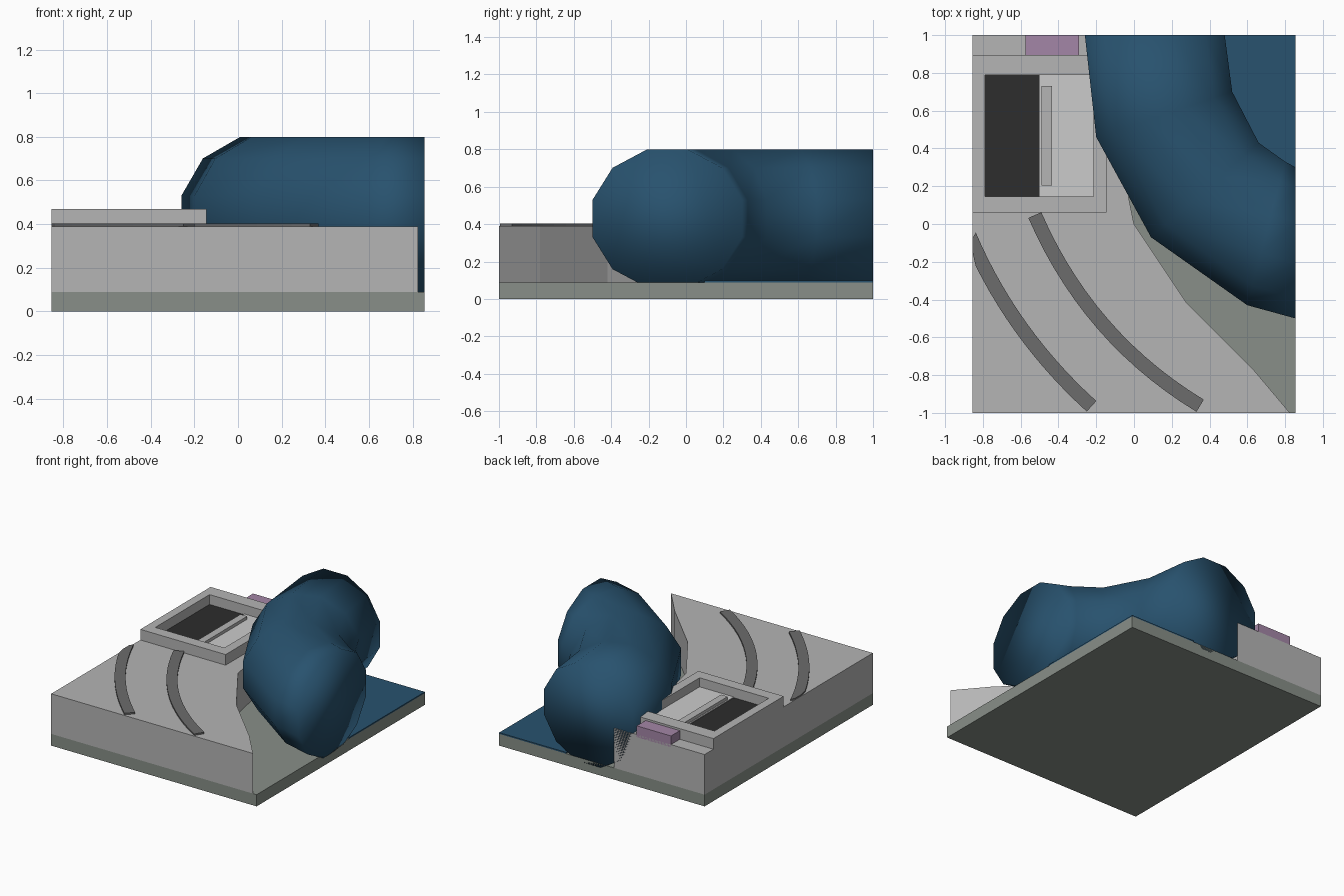
import bpy, math
from mathutils import Vector

if "Cube" in bpy.data.objects:
    bpy.data.objects.remove(bpy.data.objects["Cube"])

X = 0.855


def mat(name, rgb):
    m = bpy.data.materials.new(name)
    m.diffuse_color = (*rgb, 1)
    m.use_nodes = True
    m.node_tree.nodes["Principled BSDF"].inputs["Base Color"].default_value = m.diffuse_color
    return m


GREY = mat("grey", (0.46, 0.46, 0.46))
DARK = mat("dark_grey", (0.15, 0.15, 0.15))
BLACK = mat("black", (0.026, 0.026, 0.026))
LIGHT = mat("light_grey", (0.8, 0.8, 0.8))
NAVY = mat("navy", (0.021, 0.084, 0.156))
STONE = mat("stone", (0.246, 0.275, 0.246))
PURPLE = mat("purple", (0.37, 0.24, 0.385))


def mesh(name, verts, faces, m):
    me = bpy.data.meshes.new(name)
    me.from_pydata(verts, [], faces)
    me.materials.append(m)
    ob = bpy.data.objects.new(name, me)
    bpy.context.collection.objects.link(ob)
    return ob


def prism(name, outline, z0, z1, m):
    """Extrude a counter-clockwise outline upwards."""
    n = len(outline)
    verts = [(x, y, z) for z in (z0, z1) for x, y in outline]
    faces = [tuple(range(n))[::-1], tuple(range(n, 2 * n))]
    faces += [(i, (i + 1) % n, n + (i + 1) % n, n + i) for i in range(n)]
    return mesh(name, verts, faces, m)


def rect(x0, x1, y0, y1):
    return [(x0, y0), (x1, y0), (x1, y1), (x0, y1)]


def box(name, x0, x1, y0, y1, z0, z1, m):
    return prism(name, rect(x0, x1, y0, y1), z0, z1, m)


# base slab and the navy bed behind the pipe bend
box("base_slab", -X, X, -1, 1, 0, 0.088, STONE)
prism("navy_bed", [(0.3, 1), (0.3, 0.3), (0.6, 0.1), (X, 0.1), (X, 1)],
      0.085, 0.098, NAVY)

# raised platform with a faceted curved bank
prism("platform", [(-X, -1), (0.825, -1), (0.64, -0.78), (0.28, -0.42), (0, 0),
                   (-0.03, 0.15), (-0.1, 0.6), (-0.1, 1), (-X, 1)],
      0.088, 0.39, GREY)

# open hatch frame
outer, inner = rect(-X, -0.145, 0.06, 0.895), rect(-0.79, -0.215, 0.145, 0.79)
fv = [(x, y, z) for z in (0.385, 0.47) for loop in (outer, inner) for x, y in loop]
ff = []
for i in range(4):
    j = (i + 1) % 4
    ff += [(i, j, 8 + j, 8 + i), (4 + j, 4 + i, 12 + i, 12 + j),
           (8 + i, 8 + j, 12 + j, 12 + i), (j, i, 4 + i, 4 + j)]
mesh("hatch_frame", fv, ff, GREY)
box("hatch_opening", -0.79, -0.5, 0.145, 0.79, 0.385, 0.396, BLACK)
box("hatch_panel", -0.5, -0.215, 0.145, 0.79, 0.385, 0.402, LIGHT)
box("hatch_handle", -0.49, -0.435, 0.205, 0.73, 0.4, 0.425, GREY)
box("rear_block", -0.575, -0.29, 0.895, 1, 0.37, 0.455, PURPLE)


# curved dark strips on the platform
def strip(name, a, mid, b, width=0.075, n=14):
    a, mid, b = Vector(a), Vector(mid), Vector(b)
    c = 2 * mid - (a + b) / 2
    left, right = [], []
    for i in range(n + 1):
        t = i / n
        p = (1 - t) ** 2 * a + 2 * t * (1 - t) * c + t * t * b
        d = ((1 - t) * (c - a) + t * (b - c)).normalized()
        nrm = Vector((-d.y, d.x)) * width / 2
        left.append(p + nrm)
        right.append(p - nrm)
    pts = [(max(p.x, -X), p.y) for p in right + left[::-1]]
    return prism(name, pts, 0.388, 0.402, DARK)


strip("outer_strip", (-0.872, -0.06), (-0.6, -0.545), (-0.225, -0.965))
strip("inner_strip", (-0.525, 0.047), (-0.165, -0.53), (0.35, -0.962))

# twelve-sided pipe bend: each ring spans an outer and an inner bend point
rings = [((-0.26, 1), (0.48, 1)), ((-0.2, 0.46), (0.52, 0.7)),
         ((0.09, -0.07), (0.66, 0.43)), ((0.6, -0.43), (0.8, 0.33)),
         ((X, -0.5), (X, 0.3))]
N = 12
pv, pf = [], []
for o, i in rings:
    o, i = Vector(o), Vector(i)
    mid, half = (o + i) / 2, (o - i) / 2
    for k in range(N):
        a = math.radians(15 + 30 * k)
        p = mid + half * math.cos(a) / math.cos(math.radians(15))
        pv.append((p.x, p.y, 0.43 + 0.383 * math.sin(a)))
for r in range(len(rings) - 1):
    for k in range(N):
        l = (k + 1) % N
        pf.append((r * N + k, r * N + l, (r + 1) * N + l, (r + 1) * N + k))
pf += [tuple(range(N))[::-1], tuple(range((len(rings) - 1) * N, len(rings) * N))]
pipe = mesh("pipe_bend", pv, pf, NAVY)
for p in pipe.data.polygons:
    p.use_smooth = True
